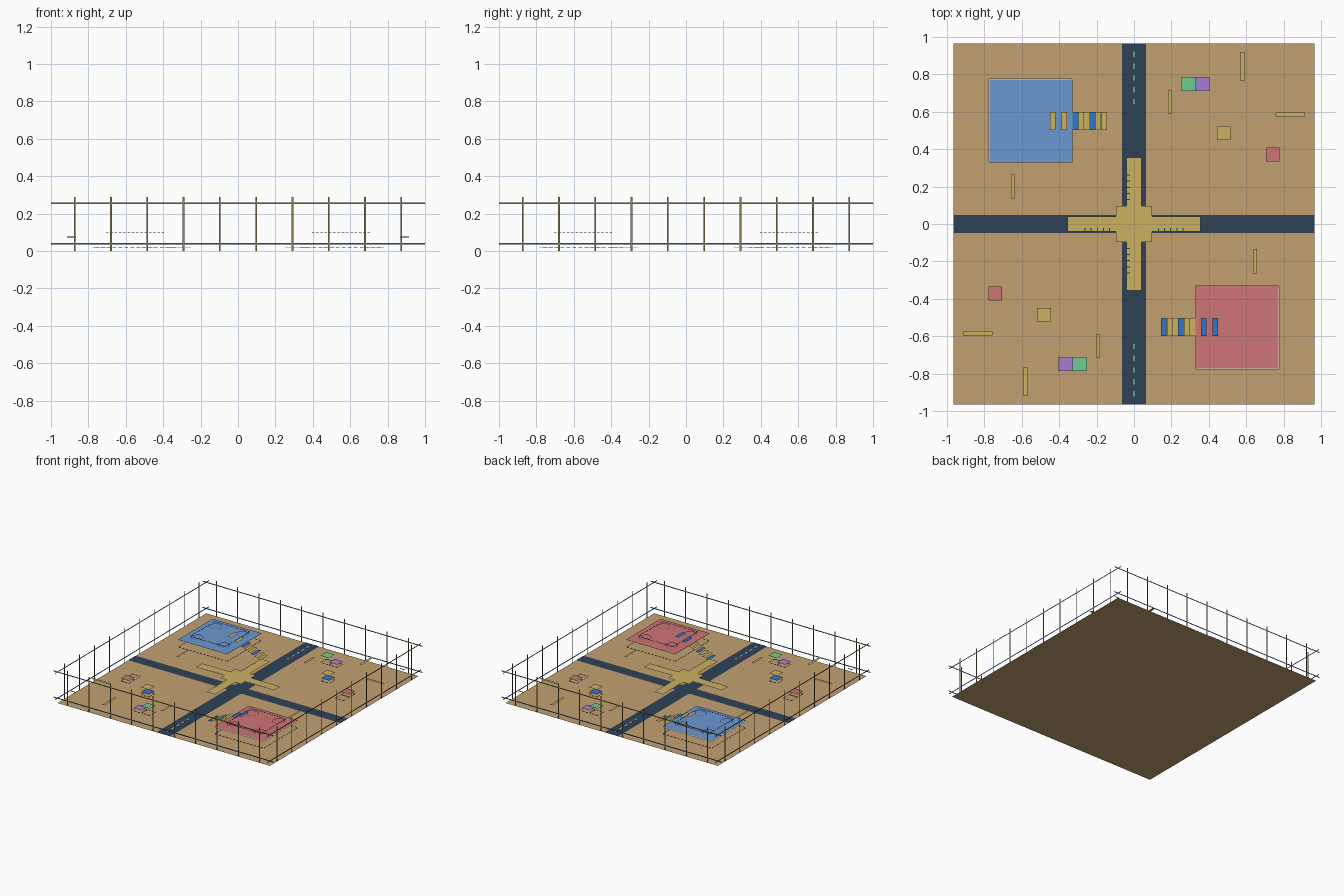
import bpy, bmesh, math
from mathutils import Matrix, Vector

cube = bpy.data.objects.get("Cube")
if cube:
    bpy.data.objects.remove(cube)


def material(name, srgb):
    col = [(c / 255) ** 2.2 for c in srgb] + [1]
    m = bpy.data.materials.new(name)
    m.use_nodes = True
    m.diffuse_color = col
    m.node_tree.nodes["Principled BSDF"].inputs["Base Color"].default_value = col
    return m


TAN = material("sand tan", (193, 159, 113))
SLATE = material("slate road", (50, 68, 88))
BLUE = material("soft blue", (108, 151, 208))
RED = material("soft red", (204, 116, 118))
YELLOW = material("straw yellow", (203, 176, 98))
DEEP = material("deep blue", (50, 118, 200))
PURPLE = material("purple", (166, 126, 206))
GREEN = material("green", (112, 202, 142))
WHITE = material("pale white", (225, 225, 220))
BROWN = material("post brown", (150, 130, 92))


def finish(name, bm, mat):
    mesh = bpy.data.meshes.new(name)
    bm.to_mesh(mesh)
    bm.free()
    mesh.materials.append(mat)
    ob = bpy.data.objects.new(name, mesh)
    bpy.context.collection.objects.link(ob)
    return ob


def quad(bm, centre, u, v):
    """Flat rectangle from a centre and two half-extent vectors."""
    c, u, v = Vector(centre), Vector(u), Vector(v)
    bm.faces.new([bm.verts.new(p) for p in (c - u - v, c + u - v, c + u + v, c - u + v)])


def plate(name, mat, x, y, w, d, z):
    bm = bmesh.new()
    quad(bm, (x, y, z), (w / 2, 0, 0), (0, d / 2, 0))
    return finish(name, bm, mat)


def pair(name, mat, x, y, w, d, z):
    """A plate and its half-turn twin on the other side of the arena."""
    plate(name + "_a", mat, x, y, w, d, z)
    plate(name + "_b", mat, -x, -y, w, d, z)


# Ground and crossing roads
EDGE = 0.965
plate("ground", TAN, 0, 0, 2 * EDGE, 2 * EDGE, 0)
plate("long_road", SLATE, 0, 0, 0.126, 2 * EDGE, 0.003)
plate("cross_road", SLATE, 0, 0, 2 * EDGE, 0.096, 0.002)
for i in range(5):
    pair(f"road_dash_{i}", WHITE, 0, 0.655 + i * 0.063, 0.008, 0.028, 0.005)

# Fence on four sides: thin posts with an upper and a lower rail
for side in range(4):
    turn = Matrix.Rotation(side * math.pi / 2, 4, "Z")
    posts, top, low = bmesh.new(), bmesh.new(), bmesh.new()
    for i in range(10):
        quad(posts, ((i - 4.5) * 0.194, -EDGE, 0.145), (0.0045, 0, 0), (0, 0, 0.145))
    quad(top, (0, -EDGE, 0.255), (1, 0, 0), (0, 0, 0.004))
    quad(low, (0, -EDGE, 0.04), (1, 0, 0), (0, 0, 0.004))
    for name, bm, mat in (("fence_posts", posts, BROWN), ("upper_rail", top, BROWN),
                          ("lower_rail", low, DEEP)):
        bmesh.ops.transform(bm, matrix=turn, verts=bm.verts)
        finish(f"{name}_{side}", bm, mat)

# Raised central walkway with small slots along its arms
DECK = 0.105
plate("walkway_x", YELLOW, 0, 0, 0.71, 0.08, DECK)
plate("walkway_y", YELLOW, 0, 0, 0.08, 0.71, DECK + 0.001)
plate("walkway_hub", YELLOW, 0, 0, 0.19, 0.19, DECK + 0.002)
for i in range(5):
    t = 0.13 + i * 0.033
    for s in (-1, 1):
        plate(f"slot_x_{i}_{s}", SLATE, s * t, -0.03, 0.005, 0.016, DECK + 0.003)
        plate(f"slot_y_{i}_{s}", SLATE, -0.03, s * t, 0.016, 0.005, DECK + 0.003)


def dashed_ring(name, cx, cy, half, z):
    """Upright hairline dashes around a square."""
    bm = bmesh.new()
    count = 14
    for i in range(count):
        t = (i + 0.5) / count * 2 * half - half
        h = half / count * 0.6
        for s in (-half, half):
            quad(bm, (cx + t, cy + s, z), (h, 0, 0), (0, 0, 0.002))
            quad(bm, (cx + s, cy + t, z), (0, h, 0), (0, 0, 0.002))
    finish(name, bm, SLATE)


# Team platforms with round studs, dashed outlines and steps
def platform(name, mat, s, tread_a, tread_b):
    cx, cy = -0.55 * s, 0.55 * s
    plate(name + "_rim", WHITE, cx - 0.004 * s, cy + 0.004 * s, 0.446, 0.446, 0.074)
    plate(name + "_deck", mat, cx, cy, 0.445, 0.445, 0.08)
    studs = bmesh.new()
    for i in (-1, 1):
        for j in (-1, 1):
            bmesh.ops.create_circle(studs, cap_ends=True, segments=24, radius=0.048,
                                    matrix=Matrix.Translation((cx + i * 0.12, cy + j * 0.12, 0.086)))
    finish(name + "_studs", studs, mat)
    dashed_ring(name + "_upper_outline", cx, cy, 0.16, 0.1)
    dashed_ring(name + "_lower_outline", cx, cy, 0.222, 0.02)
    for i, mat_key in enumerate("abbabb-a-a" if s < 0 else "bbabba-b-b"):
        if mat_key != "-":
            plate(f"{name}_step_{i}", tread_a if mat_key == "a" else tread_b,
                  -s * (0.16 + i * 0.0305), cy, 0.03, 0.097, 0.012 + i * 0.0125)


platform("blue_platform", BLUE, 1, DEEP, YELLOW)
platform("red_platform", RED, -1, DEEP, YELLOW)

# Crates
pair("green_crate", GREEN, 0.29, 0.748, 0.076, 0.074, 0.075)
pair("purple_crate", PURPLE, 0.366, 0.748, 0.074, 0.074, 0.04)
pair("red_crate", RED, 0.742, 0.372, 0.074, 0.074, 0.04)
pair("straw_crate_top", YELLOW, 0.48, 0.485, 0.074, 0.074, 0.08)
pair("straw_crate_base", DEEP, 0.48, 0.485, 0.074, 0.074, 0.04)
for s in (-1, 1):
    for n, (x, y) in enumerate(((0.29, 0.748), (0.366, 0.748), (0.742, 0.372),
                                (0.742, 0.295), (0.48, 0.485))):
        dashed_ring(f"crate_outline_{n}_{s}", s * x, s * y, 0.037, 0.02)

# Low barrier beams
pair("tall_beam_y", YELLOW, 0.58, 0.842, 0.022, 0.155, 0.07)
pair("tall_beam_x", YELLOW, 0.836, 0.585, 0.158, 0.022, 0.07)
pair("short_beam_inner", YELLOW, 0.193, 0.652, 0.02, 0.125, 0.045)
pair("short_beam_outer", YELLOW, -0.648, 0.2, 0.018, 0.13, 0.045)

# Small corner markers
for s in (-1, 1):
    bm = bmesh.new()
    quad(bm, (s * 0.89, s * 0.865, 0.075), (0.024, 0, 0), (0, 0, 0.003))
    finish(f"corner_marker_{s}", bm, SLATE)
